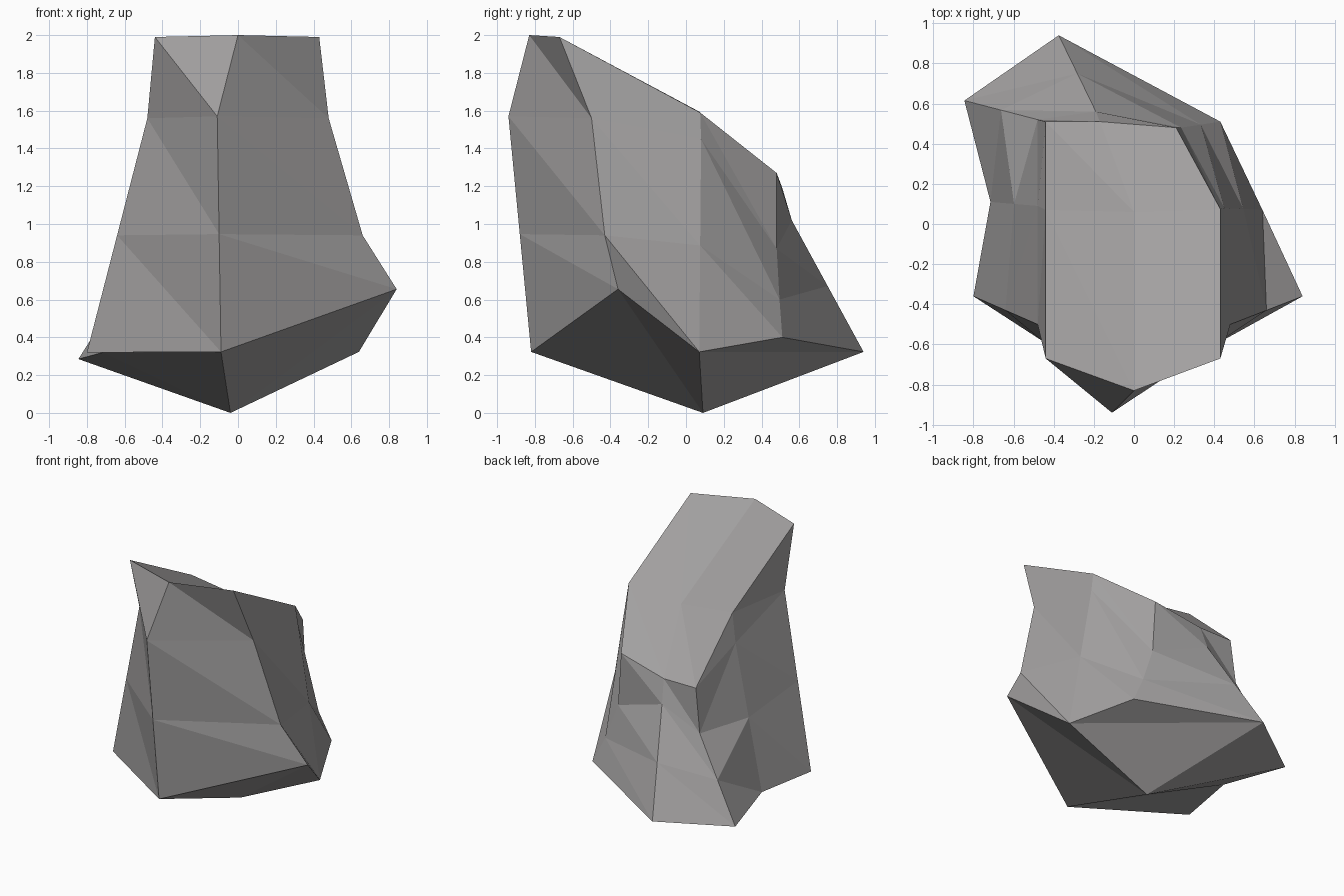
import bpy, bmesh
from mathutils import Vector

if "Cube" in bpy.data.objects:
    bpy.data.objects.remove(bpy.data.objects["Cube"])

# Eight columns around the rock, counter-clockwise from the front middle:
# (base, shoulder, rim) points for each
COLUMNS = [
    ((-0.09, -0.82, 0.323), (-0.11, -0.94, 1.57), (0.00, -0.83, 2.00)),   # front
    ((0.84, -0.36, 0.32), (0.48, -0.50, 1.56), (0.43, -0.67, 1.99)),      # front right
    ((0.64, 0.07, 0.323), (0.45, 0.08, 1.45), (0.43, 0.075, 1.59)),       # right
    ((0.43, 0.51, 0.33), (0.235, 0.48, 0.87), (0.21, 0.48, 1.27)),        # back right
    ((-0.375, 0.94, 0.323), (-0.19, 0.56, 1.02), (-0.17, 0.51, 1.19)),    # back
    ((-0.845, 0.615, 0.285), (-0.48, 0.52, 0.86), (-0.44, 0.51, 1.19)),   # back left
    ((-0.715, 0.11, 0.32), (-0.48, 0.09, 1.385), (-0.44, 0.07, 1.595)),   # left
    ((-0.80, -0.36, 0.32), (-0.48, -0.50, 1.56), (-0.44, -0.67, 1.99)),   # front left
]
BASE_LIFT = {1: 0.335, 3: 0.07}      # chipped-up base corners
TOP_CENTRE = (0.0, 0.06, 1.54)
BOTTOM_CENTRE = (-0.04, 0.09, 0.0)

bm = bmesh.new()

# Four rings; the second lies halfway between base and shoulder
rings = [[], [], [], []]
for i, (base, shoulder, rim) in enumerate(COLUMNS):
    base, shoulder = Vector(base), Vector(shoulder)
    middle = (base + shoulder) / 2
    base.z += BASE_LIFT.get(i, 0)
    for ring, point in zip(rings, (base, middle, shoulder, rim)):
        ring.append(bm.verts.new(point))


# A facet split along its a-c diagonal
def facet(a, b, c, d):
    bm.faces.new((a, b, c))
    bm.faces.new((a, c, d))


# Sides
for low, high in zip(rings, rings[1:]):
    for i in range(8):
        j = (i + 1) % 8
        facet(high[i], low[i], low[j], high[j])


# Top and underside: four corner facets around a centre point, parallel creases
def cap(ring, centre):
    c = bm.verts.new(centre)
    for i in range(0, 8, 2):
        p, corner, q = ring[i], ring[i + 1], ring[(i + 2) % 8]
        if i % 4 == 0:
            facet(corner, q, c, p)
        else:
            facet(p, corner, q, c)


cap(rings[3], TOP_CENTRE)
cap(rings[0], BOTTOM_CENTRE)
bmesh.ops.recalc_face_normals(bm, faces=bm.faces)

mesh = bpy.data.meshes.new("rock")
bm.to_mesh(mesh)
bm.free()

# Single stone colour, flat shaded
stone = bpy.data.materials.new("stone_grey")
stone.diffuse_color = (0.36, 0.35, 0.35, 1)
stone.use_nodes = True
stone.node_tree.nodes["Principled BSDF"].inputs["Base Color"].default_value = stone.diffuse_color
mesh.materials.append(stone)
rock = bpy.data.objects.new("rock", mesh)
bpy.context.collection.objects.link(rock)
